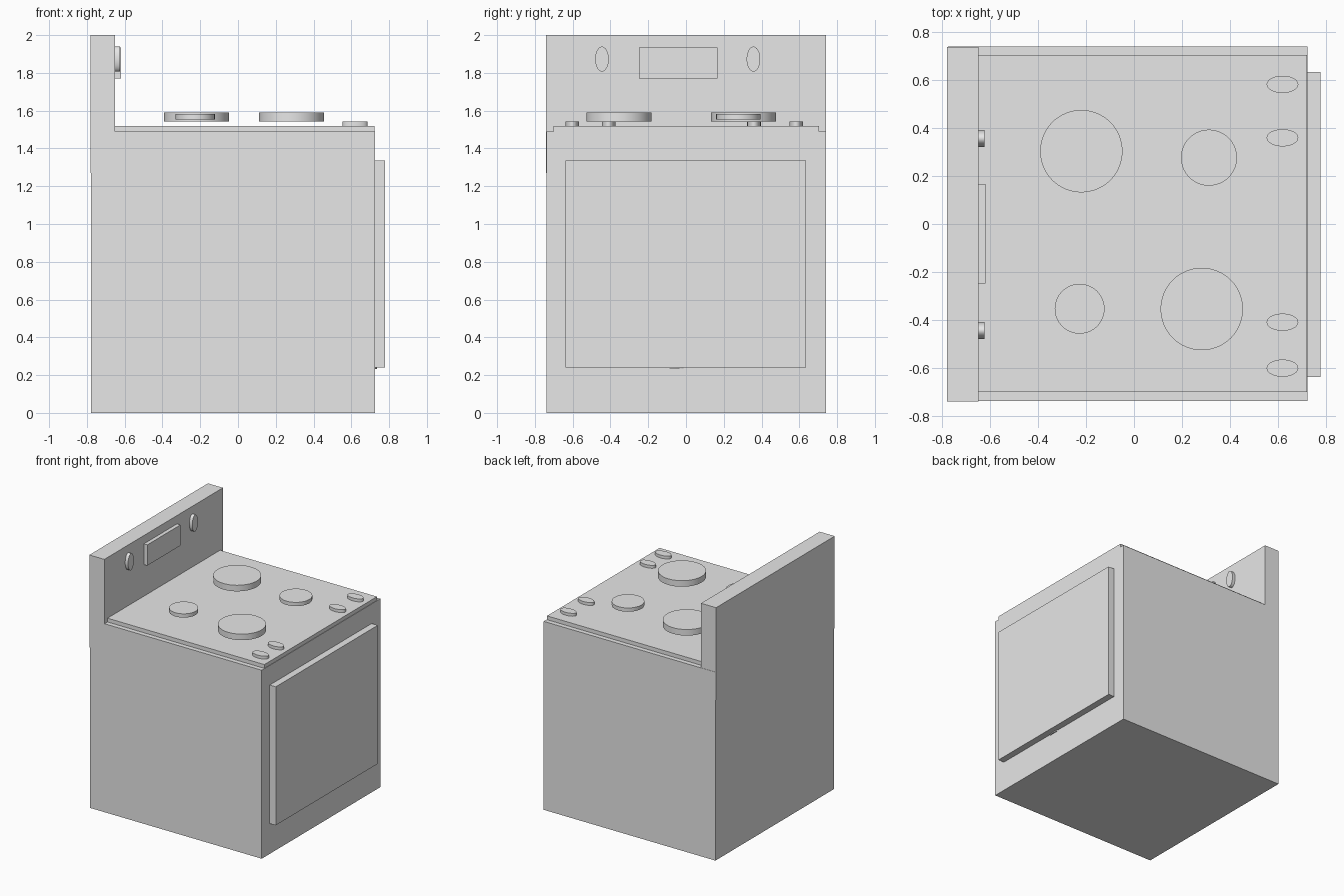
import bpy, bmesh
from mathutils import Matrix, Vector

if "Cube" in bpy.data.objects:
    bpy.data.objects.remove(bpy.data.objects["Cube"])

grey = bpy.data.materials.new("light_grey_enamel")
grey.diffuse_color = (0.8, 0.8, 0.8, 1)
grey.use_nodes = True
grey.node_tree.nodes["Principled BSDF"].inputs["Base Color"].default_value = grey.diffuse_color


def finish(name, bm):
    mesh = bpy.data.meshes.new(name)
    bm.to_mesh(mesh)
    bm.free()
    mesh.materials.append(grey)
    obj = bpy.data.objects.new(name, mesh)
    bpy.context.collection.objects.link(obj)
    return obj


def box(name, x, y, z):
    """Box from (min, max) ranges on each axis."""
    lo, hi = Vector((x[0], y[0], z[0])), Vector((x[1], y[1], z[1]))
    bm = bmesh.new()
    bmesh.ops.create_cube(bm, size=1)
    bmesh.ops.scale(bm, vec=hi - lo, verts=bm.verts)
    bmesh.ops.translate(bm, vec=(lo + hi) / 2, verts=bm.verts)
    return finish(name, bm)


def disc(name, centre, rx, ry, height, axis='Z'):
    """Round or oval disc, standing on centre along the axis."""
    bm = bmesh.new()
    bmesh.ops.create_cone(bm, cap_ends=True, segments=64, radius1=1, radius2=1, depth=1)
    bmesh.ops.translate(bm, vec=(0, 0, 0.5), verts=bm.verts)
    bmesh.ops.scale(bm, vec=(rx, ry, height), verts=bm.verts)
    if axis == 'X':
        bmesh.ops.rotate(bm, matrix=Matrix.Rotation(1.5707963, 3, 'Y'), verts=bm.verts)
    bmesh.ops.translate(bm, vec=centre, verts=bm.verts)
    for f in bm.faces:
        f.smooth = len(f.verts) == 4
    for e in bm.edges:
        e.smooth = e.calc_face_angle(0) < 0.6
    return finish(name, bm)


# Cabinet, cooktop, back panel and oven door
box("cabinet", (-0.777, 0.725), (-0.739, 0.742), (0, 1.49))
box("cooktop", (-0.70, 0.722), (-0.702, 0.705), (1.48, 1.52))
box("back_panel", (-0.781, -0.65), (-0.742, 0.740), (1.27, 2.0))
box("oven_door", (0.72, 0.778), (-0.639, 0.634), (0.24, 1.335))
disc("door_catch", (0.70, -0.06, 0.233), 0.036, 0.066, 0.022)

# Burners hovering just above the cooktop
for x, y in ((-0.22, 0.304), (0.283, -0.355)):
    disc("large_burner", (x, y, 1.543), 0.172, 0.172, 0.048)
for x, y, r in ((0.313, 0.277, 0.117), (-0.227, -0.354, 0.104)):
    disc("small_burner", (x, y, 1.553), r, r, 0.030)

# Oval knobs along the front edge
for y in (0.583, 0.36, -0.41, -0.602):
    disc("cooktop_knob", (0.62, y, 1.518), 0.066, 0.036, 0.025)

# Oval knobs and display on the back panel
for y in (-0.445, 0.357):
    disc("panel_knob", (-0.652, y, 1.873), 0.066, 0.036, 0.027, 'X')
box("display", (-0.66, -0.62), (-0.248, 0.167), (1.77, 1.934))
